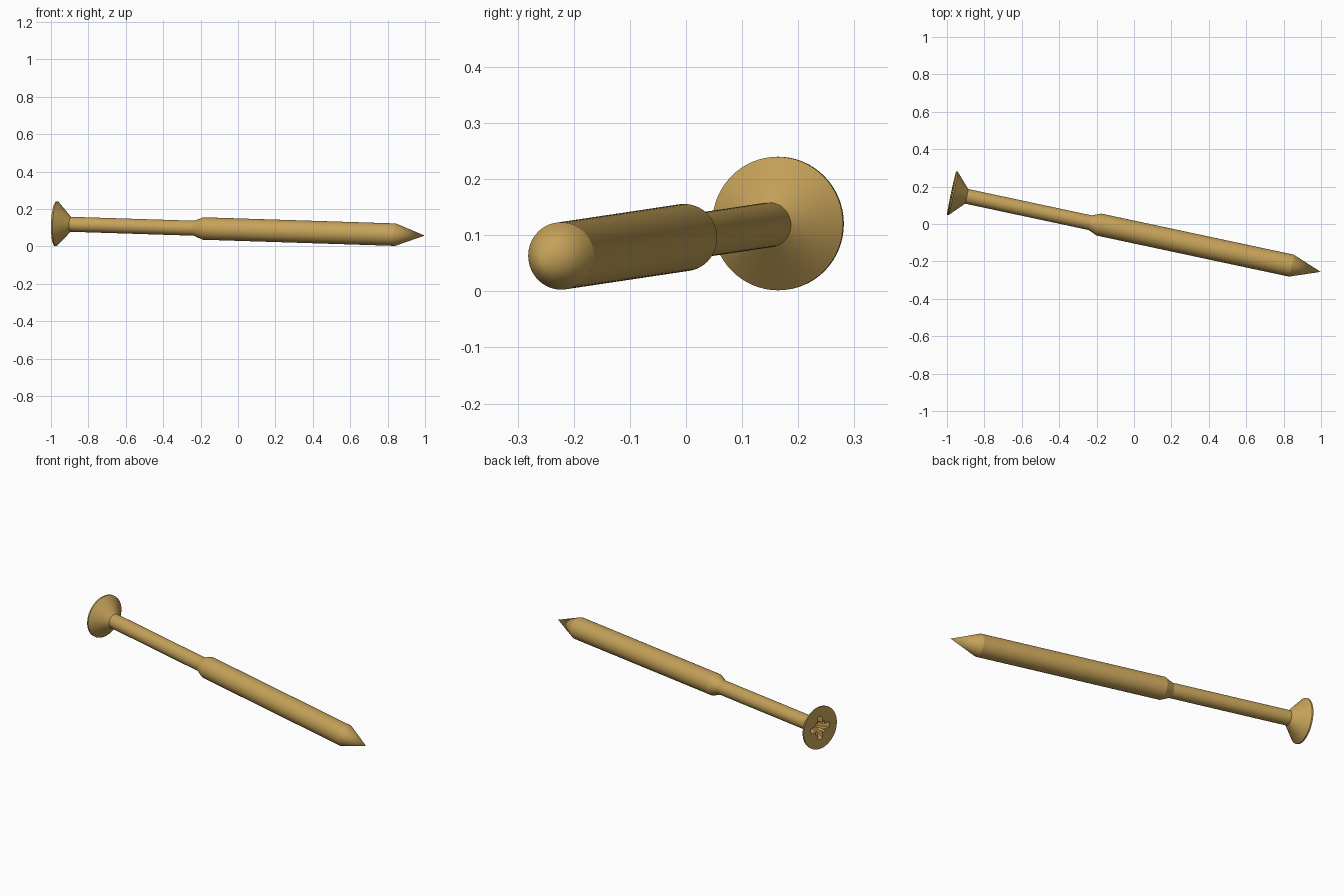
import bpy, bmesh
from math import pi, radians, cos, sin
from mathutils import Vector, Matrix

cube = bpy.data.objects.get("Cube")
if cube:
    bpy.data.objects.remove(cube, do_unlink=True)

# One brass colour for the whole screw
brass = bpy.data.materials.new("brass")
brass.use_nodes = True
colour = (0.56, 0.36, 0.10, 1)
brass.diffuse_color = colour
brass.node_tree.nodes["Principled BSDF"].inputs["Base Color"].default_value = colour

HEAD = Vector((-0.975, 0.165, 0.121))
TIP = Vector((0.998, -0.256, 0.058))
axis = TIP - HEAD
pose = Matrix.Translation(HEAD) @ axis.to_track_quat('Z', 'Y').to_matrix().to_4x4()


def make_object(name, bm):
    bmesh.ops.recalc_face_normals(bm, faces=bm.faces)
    mesh = bpy.data.meshes.new(name)
    bm.to_mesh(mesh)
    bm.free()
    mesh.materials.append(brass)
    obj = bpy.data.objects.new(name, mesh)
    bpy.context.collection.objects.link(obj)
    obj.matrix_world = pose
    return obj


def lathe(name, profile, sides=64):
    """Closed solid of (radius, distance along axis) rings; last point is the tip."""
    bm = bmesh.new()
    rings = [[bm.verts.new((r * cos(2 * pi * i / sides), r * sin(2 * pi * i / sides), d))
              for i in range(sides)] for r, d in profile[:-1]]
    tip = bm.verts.new((0, 0, profile[-1][1]))
    bm.faces.new(rings[0])
    for a, b in zip(rings, rings[1:]):
        for i in range(sides):
            j = (i + 1) % sides
            bm.faces.new((a[i], a[j], b[j], b[i]))
    for i in range(sides):
        bm.faces.new((rings[-1][i], rings[-1][(i + 1) % sides], tip))
    return make_object(name, bm)


def slot_cutter(name, length, width, depth, taper, angle):
    """Bar across the head that narrows toward its floor."""
    bm = bmesh.new()
    bmesh.ops.create_cube(bm, size=1)
    for v in bm.verts:
        deep = v.co.z > 0
        v.co.x *= length * (taper if deep else 1)
        v.co.y *= width
        v.co.z = depth if deep else -0.01
    bmesh.ops.rotate(bm, verts=bm.verts, matrix=Matrix.Rotation(radians(angle), 3, 'Z'))
    return make_object(name, bm)


# Head, rim, shank, collar, thick body and point in one turned profile
screw = lathe("screw_body", [
    (0.119, 0), (0.119, 0.008), (0.04, 0.082), (0.04, 0.757),
    (0.06, 0.806), (0.06, 1.858), (0, axis.length)])

# Cross recess with four thin diagonal notches
cutters = [slot_cutter("cross_cutter", 0.14, 0.032, 0.07, 0.4, a) for a in (0, 90)]
cutters += [slot_cutter("notch_cutter", 0.10, 0.012, 0.035, 0.5, a) for a in (45, 135)]
bpy.context.view_layer.objects.active = screw
for cutter in cutters:
    cutter.hide_render = True
    mod = screw.modifiers.new("recess", 'BOOLEAN')
    mod.operation = 'DIFFERENCE'
    mod.solver = 'EXACT'
    mod.object = cutter
    bpy.ops.object.modifier_apply(modifier=mod.name)
    bpy.data.objects.remove(cutter, do_unlink=True)

# Smooth turned sides with crisp edges
bpy.ops.object.select_all(action='DESELECT')
screw.select_set(True)
bpy.ops.object.shade_smooth_by_angle(angle=radians(20))
